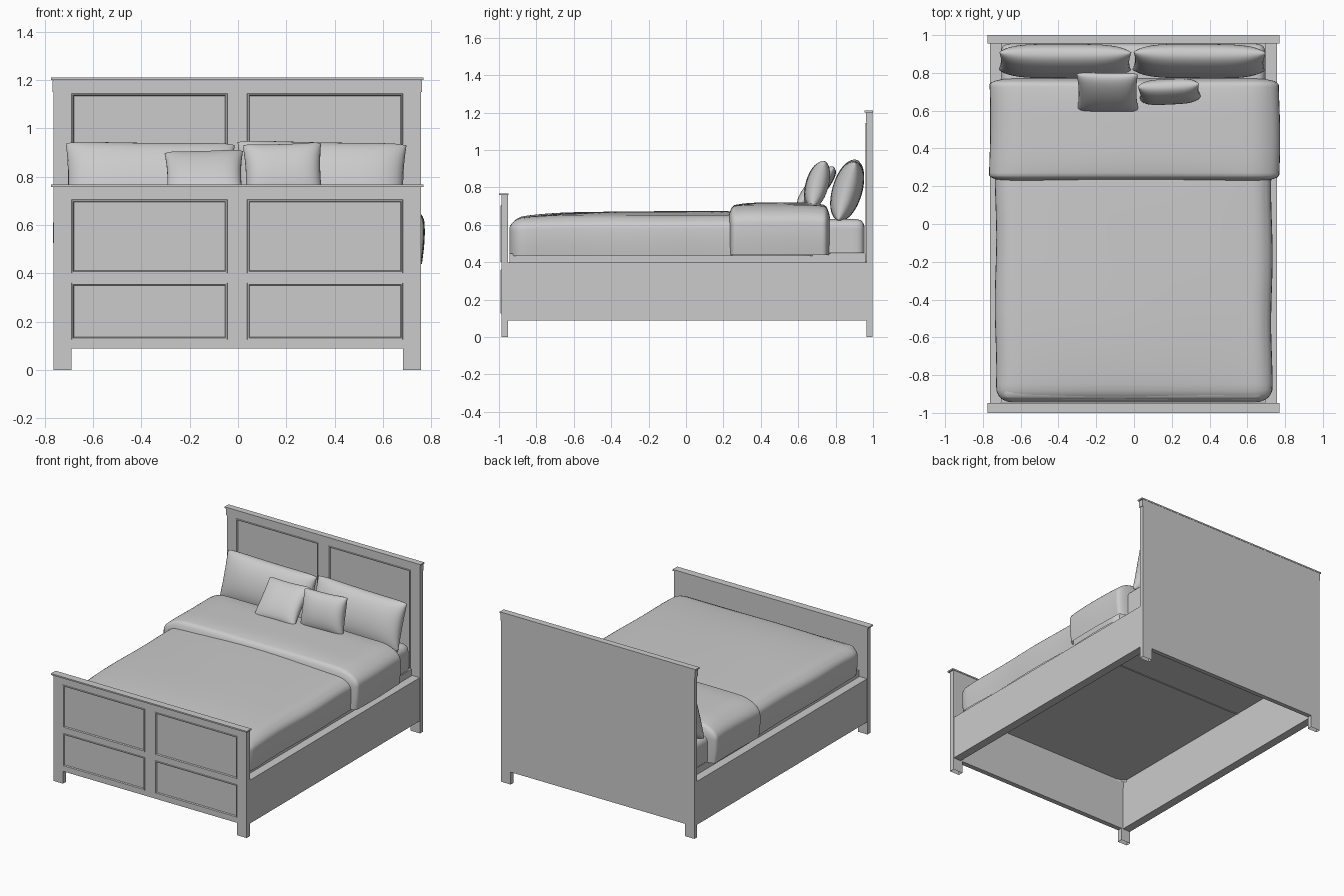
import bpy, bmesh, math
from mathutils import Vector, Matrix

if "Cube" in bpy.data.objects:
    bpy.data.objects.remove(bpy.data.objects["Cube"])

CX = -0.003  # centre line of the timber frame


def finish(bm, name, smooth=False):
    me = bpy.data.meshes.new(name)
    bm.to_mesh(me)
    bm.free()
    ob = bpy.data.objects.new(name, me)
    bpy.context.collection.objects.link(ob)
    if smooth:
        me.shade_smooth()
    return ob


def box(name, x0, x1, y0, y1, z0, z1, open_bottom=False):
    bm = bmesh.new()
    bmesh.ops.create_cube(bm, size=1)
    if open_bottom:
        under = [f for f in bm.faces if f.normal.z < -0.9]
        bmesh.ops.delete(bm, geom=under, context='FACES')
    for v in bm.verts:
        v.co = ((x0 + x1) / 2 + v.co.x * (x1 - x0),
                (y0 + y1) / 2 + v.co.y * (y1 - y0),
                (z0 + z1) / 2 + v.co.z * (z1 - z0))
    return finish(bm, name)


def panel_board(name, y0, y1, zs, panel_rows):
    """Board with legs and moulded panels on its front face."""
    xs = [-0.762, -0.687, -0.041, 0.041, 0.687, 0.762]
    bm = bmesh.new()
    vs = [[bm.verts.new((x + CX, y0, z)) for x in xs] for z in zs]
    faces, panels = [], []
    for r in range(len(zs) - 1):
        for c in range(5):
            if r == 0 and c not in (0, 4):
                continue  # open space between the legs
            f = bm.faces.new((vs[r][c], vs[r][c + 1], vs[r + 1][c + 1], vs[r + 1][c]))
            faces.append(f)
            if c in (1, 3) and r in panel_rows:
                panels.append(f)
    bmesh.ops.delete(bm, geom=[v for v in bm.verts if not v.link_faces], context='VERTS')
    ext = bmesh.ops.extrude_face_region(bm, geom=faces, use_keep_orig=True)
    moved = [g for g in ext['geom'] if isinstance(g, bmesh.types.BMVert)]
    bmesh.ops.translate(bm, verts=moved, vec=(0, y1 - y0, 0))
    bmesh.ops.recalc_face_normals(bm, faces=bm.faces[:])
    # panel moulding: raised bead, then step down to the panel
    for thick, depth in ((0.002, 0.005), (0.008, 0.0), (0.005, -0.009)):
        bmesh.ops.inset_individual(bm, faces=panels, thickness=thick, depth=depth)
    # leg undersides are open
    soles = [f for f in bm.faces if f.calc_center_median().z < 0.001]
    bmesh.ops.delete(bm, geom=soles, context='FACES_ONLY')
    return finish(bm, name)


def soft_box(name, x, y, z, radius, crown=0.0, bulge=0.0, wave=0.0, open_bottom=False):
    """Cloth block: rounded top and sides, square hem, crowned top."""
    lo, hi = Vector((x[0], y[0], z[0])), Vector((x[1], y[1], z[1]))
    mid, half = (lo + hi) / 2, (hi - lo) / 2
    R = Vector(radius)
    bm = bmesh.new()
    bmesh.ops.create_cube(bm, size=2)
    bmesh.ops.subdivide_edges(bm, edges=bm.edges[:], cuts=31, use_grid_fill=True)
    if open_bottom:
        under = [f for f in bm.faces if f.calc_center_median().z < -0.999]
        bmesh.ops.delete(bm, geom=under, context='FACES')
    for v in bm.verts:
        s = Vector([math.sin(c * math.pi / 2) for c in v.co])
        p = Vector([s[i] * half[i] for i in range(3)])
        core = Vector([max(-half[i] + R[i], min(half[i] - R[i], p[i])) for i in range(3)])
        if p.z < core.z:
            core.z = p.z
        d = Vector([(p[i] - core[i]) / R[i] for i in range(3)])
        if d.length > 1e-6:
            d.normalize()
            p = core + Vector([d[i] * R[i] for i in range(3)])
        h = (p.z / half.z + 1) / 2
        p.z += h * crown * (1 - s.x ** 2 * 0.6) * (1 - s.y ** 4)
        p.x += math.copysign(1, p.x) * s.x ** 4 * (bulge * math.sin(math.pi * h)
               + wave * math.sin(9 * p.y + 2 * s.x))
        p.z += wave * 0.4 * h * math.sin(7 * p.x + 5 * p.y)
        v.co = p + mid
    return finish(bm, name, True)


def pillow(name, loc, w, h, t, tilt, roll=0.0, turn=0.0, pinch=0.03, n=24):
    bm = bmesh.new()
    for side in (-1, 1):
        g = []
        for j in range(n + 1):
            row = []
            for i in range(n + 1):
                u = math.sin((i / n - 0.5) * math.pi)
                v = math.sin((j / n - 0.5) * math.pi)
                puff = max(0, (1 - u ** 4) * (1 - v * v)) ** 0.45
                row.append(bm.verts.new((
                    w / 2 * u * (1 - pinch * (1 - v * v)),
                    side * t / 2 * puff,
                    h / 2 * v * (1 - pinch * (1 - u * u) - 0.05 * u ** 10))))
            g.append(row)
        for j in range(n):
            for i in range(n):
                q = (g[j][i], g[j][i + 1], g[j + 1][i + 1], g[j + 1][i])
                bm.faces.new(q if side < 0 else q[::-1])
    bmesh.ops.remove_doubles(bm, verts=bm.verts[:], dist=1e-5)
    bm.transform(Matrix.Translation(loc) @ Matrix.Rotation(turn, 4, 'Z')
                 @ Matrix.Rotation(-tilt, 4, 'X') @ Matrix.Rotation(roll, 4, 'Y'))
    return finish(bm, name, True)


# Headboard and footboard with top caps
panel_board("headboard", 0.966, 0.998, [0, .088, .125, .36, .40, 1.145, 1.2], (2, 4))
box("headboard_trim", CX - .766, CX + .766, .962, .998, 1.15, 1.198)
box("headboard_cap", CX - .772, CX + .772, .955, 1.0, 1.2, 1.21)
panel_board("footboard", -.986, -.951, [0, .088, .125, .36, .40, .705, .76], (2, 4))
box("footboard_cap", CX - .772, CX + .772, -1.0, -.948, .758, .768)

# Side rails
for side, nm in ((-1, "left"), (1, "right")):
    a, b = sorted((CX + side * .70, CX + side * .76))
    box(nm + "_side_rail", a, b, -.953, .967, .088, .397)

# Base tray (open underneath), mattress and bedding
box("mattress_base", -.703, .697, -.945, .96, .397, .445, open_bottom=True)
soft_box("mattress", (-.705, .695), (-.935, .955), (.45, .63), (.05, .04, .05))
soft_box("blanket", (-.725, .722), (-.945, .70), (.432, .632), (.09, .08, .06),
         crown=.04, bulge=.008, wave=.004, open_bottom=True)
soft_box("folded_duvet", (-.752, .758), (.225, .772), (.438, .695), (.15, .035, .09),
         crown=.024, bulge=.012, wave=.004, open_bottom=True)

# Pillows and cushions
pillow("left_pillow", (-.365, .862, .782), .70, .335, .16, .29, .01)
pillow("right_pillow", (.345, .862, .784), .70, .335, .16, .29, .02)
pillow("left_cushion", (-.14, .698, .80), .325, .29, .10, .75, -.04, -.04, .06)
pillow("right_cushion", (.187, .70, .812), .325, .265, .12, .27, -.03, .04, .05)
